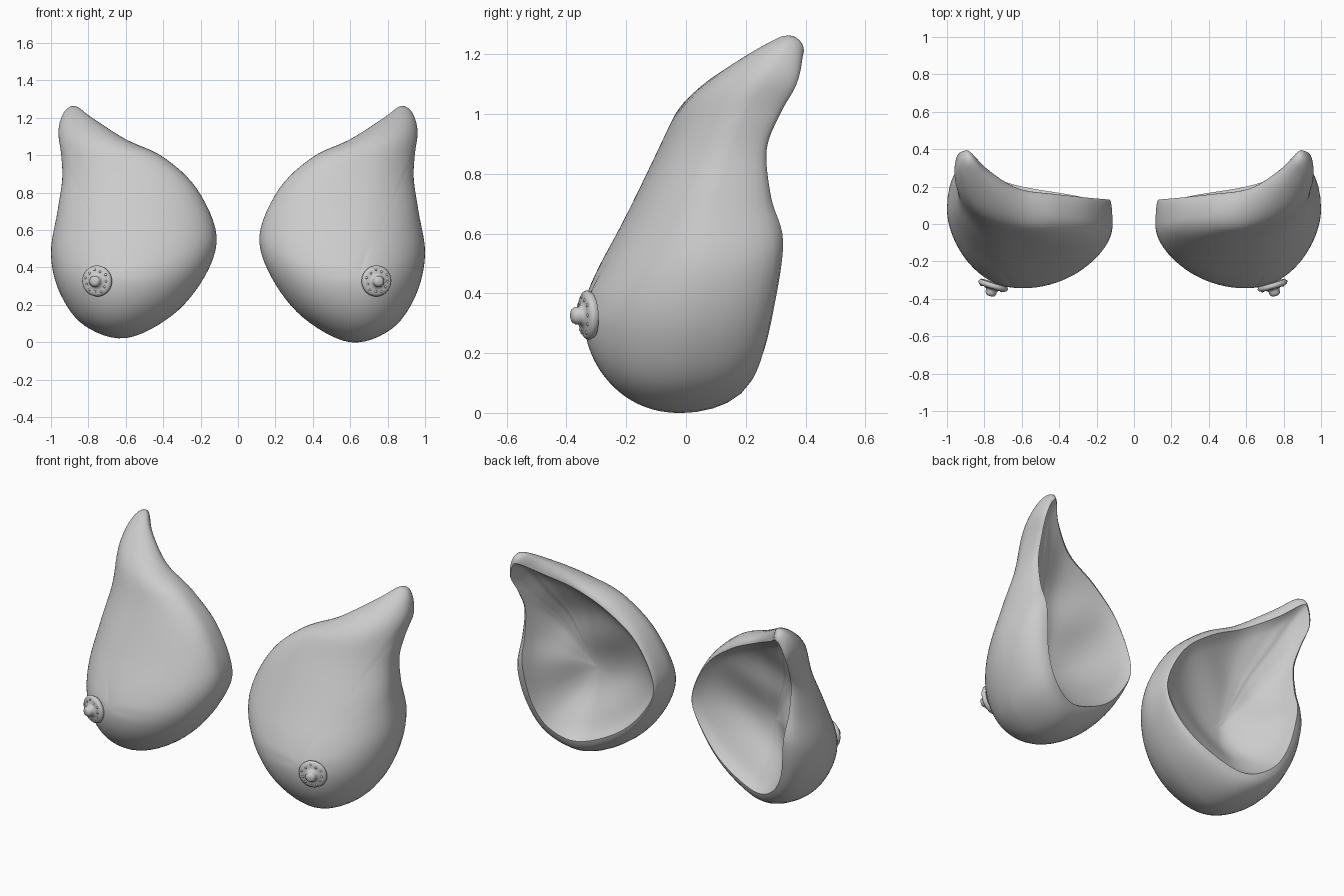
import bpy, bmesh, math
from mathutils import Vector

if "Cube" in bpy.data.objects:
    bpy.data.objects.remove(bpy.data.objects["Cube"])

# Stations round the form: outline x, y, z then back rim x, y, z
STATIONS = [
    (.87, .34, 1.262, .875, .385, 1.21), (.78, .25, 1.20, .78, .29, 1.14),
    (.60, .12, 1.085, .62, .19, 1.05), (.40, .05, .99, .42, .16, .95),
    (.22, .02, .82, .24, .14, .80), (.115, .0, .57, .13, .13, .56),
    (.18, -.02, .345, .20, .13, .38), (.35, -.03, .13, .36, .16, .22),
    (.60, -.03, .0, .60, .20, .12), (.82, .0, .07, .76, .25, .18),
    (.95, .04, .25, .85, .29, .33), (1.0, .08, .47, .89, .325, .57),
    (.965, .10, .70, .90, .285, .72), (.94, .15, .87, .905, .27, .88),
    (.945, .20, 1.0, .92, .315, 1.0), (.96, .28, 1.13, .935, .37, 1.10),
    (.93, .33, 1.23, .91, .39, 1.19)]
# front profile seen from the side: z, y
PROFILE = [(.33, -.342), (.4, -.33), (.5, -.283), (.6, -.226), (.8, -.122),
           (.9, -.068), (1.03, .0), (1.1, .075), (1.2, .22), (1.27, .34)]
APEX = Vector((.65, -.342, .36))
HOLLOW = Vector((.60, .0, .50))
STEPS = 6


def catmull(a, b, c, d, t):
    return tuple(.5 * (2*q + (r-p)*t + (2*p-5*q+4*r-s)*t*t + (3*q-p-3*r+s)*t**3)
                 for p, q, r, s in zip(a, b, c, d))


def front_y(z):
    if z < .33:
        return -.03 - .312 * math.sqrt(max(0, 1 - ((.33 - z) / .33) ** 2))
    for (z0, y0), (z1, y1) in zip(PROFILE, PROFILE[1:]):
        if z <= z1:
            return y0 + (y1 - y0) * (z - z0) / (z1 - z0)
    return PROFILE[-1][1]


def dome_y(p, sil):
    # horizontal slice through the outline, bulged forward to the profile
    hits = []
    for a, b in zip(sil, sil[1:] + sil[:1]):
        if (a.z > p.z) != (b.z > p.z):
            hits.append(a.lerp(b, (p.z - a.z) / (b.z - a.z)))
    if len(hits) < 2:
        return None
    l, r = min(hits, key=lambda v: v.x), max(hits, key=lambda v: v.x)
    w = max(r.x - l.x, 1e-5)
    t = min(1, max(0, (p.x - l.x) / w))
    m = .58
    u = (t - m) / (1 - m) if t > m else (t - m) / m
    base, mid = l.y + (r.y - l.y) * t, l.y + (r.y - l.y) * m
    return base + min(0, front_y(p.z) - mid) * math.sqrt(max(0, 1 - u * u))


def place(v, side):
    # mirrored side sits slightly higher at its lowest edge
    lift = .022 * max(0, 1 - v.z / .4) if side < 0 else 0
    return Vector((v.x * side, v.y, v.z + lift))


def finish(bm, name, angle):
    bmesh.ops.recalc_face_normals(bm, faces=bm.faces)
    me = bpy.data.meshes.new(name)
    bm.to_mesh(me)
    bm.free()
    me.polygons.foreach_set("use_smooth", [True] * len(me.polygons))
    me.set_sharp_from_angle(angle=math.radians(angle))
    ob = bpy.data.objects.new(name, me)
    bpy.context.collection.objects.link(ob)
    return ob


def bridge(bm, a, b):
    n = len(a)
    for i in range(n):
        bm.faces.new((a[i], a[(i+1) % n], b[(i+1) % n], b[i]))


def build_body(name, side):
    n = len(STATIONS)
    loop = [catmull(STATIONS[i-1], STATIONS[i], STATIONS[(i+1) % n],
                    STATIONS[(i+2) % n], k / STEPS)
            for i in range(n) for k in range(STEPS)]
    sil = [Vector(p[:3]) for p in loop]
    rim = [Vector(p[3:]) for p in loop]
    rings = []
    # hollow back, from its deepest point out to the rim
    for j in range(1, 16):
        r = j / 16
        f = (1 - r**1.4) ** (1 / 1.4)
        ring = []
        for q in rim:
            p = HOLLOW.lerp(q, r)
            p.y = q.y + (HOLLOW.y - q.y) * f
            p.y += .012 * math.sin(13*p.z + 9*p.x) * math.sin(math.pi * r)
            ring.append(p)
        rings.append(ring)
    # side wall, from rim forward to the outline
    for j in range(7):
        b = math.pi / 2 * (1 - j / 6)
        ring = []
        for s, q in zip(sil, rim):
            p = s.lerp(q, 1 - math.cos(b))
            p.y = s.y + (q.y - s.y) * math.sin(b)
            ring.append(p)
        rings.append(ring)
    # front dome
    for j in range(1, 24):
        r = math.cos(math.pi / 2 * j / 24)
        ring = []
        for s in sil:
            p = APEX.lerp(s, r)
            y = dome_y(p, sil)
            p.y = s.y if y is None else y
            ring.append(p)
        rings.append(ring)
    bm = bmesh.new()
    vr = [[bm.verts.new(place(p, side)) for p in ring] for ring in rings]
    for a, b in zip(vr, vr[1:]):
        bridge(bm, a, b)
    tip = APEX.copy()
    tip.y = dome_y(APEX, sil)
    for ring, mid in ((vr[0], HOLLOW), (vr[-1], tip)):
        c = bm.verts.new(place(mid, side))
        for i in range(len(ring)):
            bm.faces.new((ring[i], ring[(i+1) % len(ring)], c))
    # relax the dome lightly
    dome = [v for ring in vr[23:] for v in ring]
    for _ in range(4):
        bmesh.ops.smooth_vert(bm, verts=dome, factor=.5, use_axis_y=True)
    return finish(bm, name, 50)


def build_disc(name, side):
    # turned disc with raised centre
    prof = [(.012, .054), (.022, .05), (.03, .038), (.029, .026), (.036, .016),
            (.05, .012), (.068, .011), (.079, .004), (.083, -.006), (.075, -.02)]
    bm = bmesh.new()
    vr = [[bm.verts.new((r * math.cos(a), r * math.sin(a), h))
           for a in (math.tau * i / 40 for i in range(40))] for r, h in prof]
    for a, b in zip(vr, vr[1:]):
        bridge(bm, a, b)
    bm.faces.new(vr[0])
    bm.faces.new(vr[-1])
    # small bumps in a ring
    for i in range(11):
        a = math.tau * i / 11
        r = .055 + .008 * (i % 2)
        g = bmesh.ops.create_icosphere(bm, subdivisions=2, radius=.007)
        bmesh.ops.translate(bm, verts=g["verts"],
                            vec=(r * math.cos(a), r * math.sin(a), .009))
    ob = finish(bm, name, 60)
    ob.rotation_euler = Vector((.28 * side, -.95, -.05)).to_track_quat('Z', 'Y').to_euler()
    ob.location = (.742 if side > 0 else -.755, -.333, .327)
    return ob


for label, side in (("right", 1), ("left", -1)):
    build_body(label + "_body", side)
    build_disc(label + "_front_disc", side)
